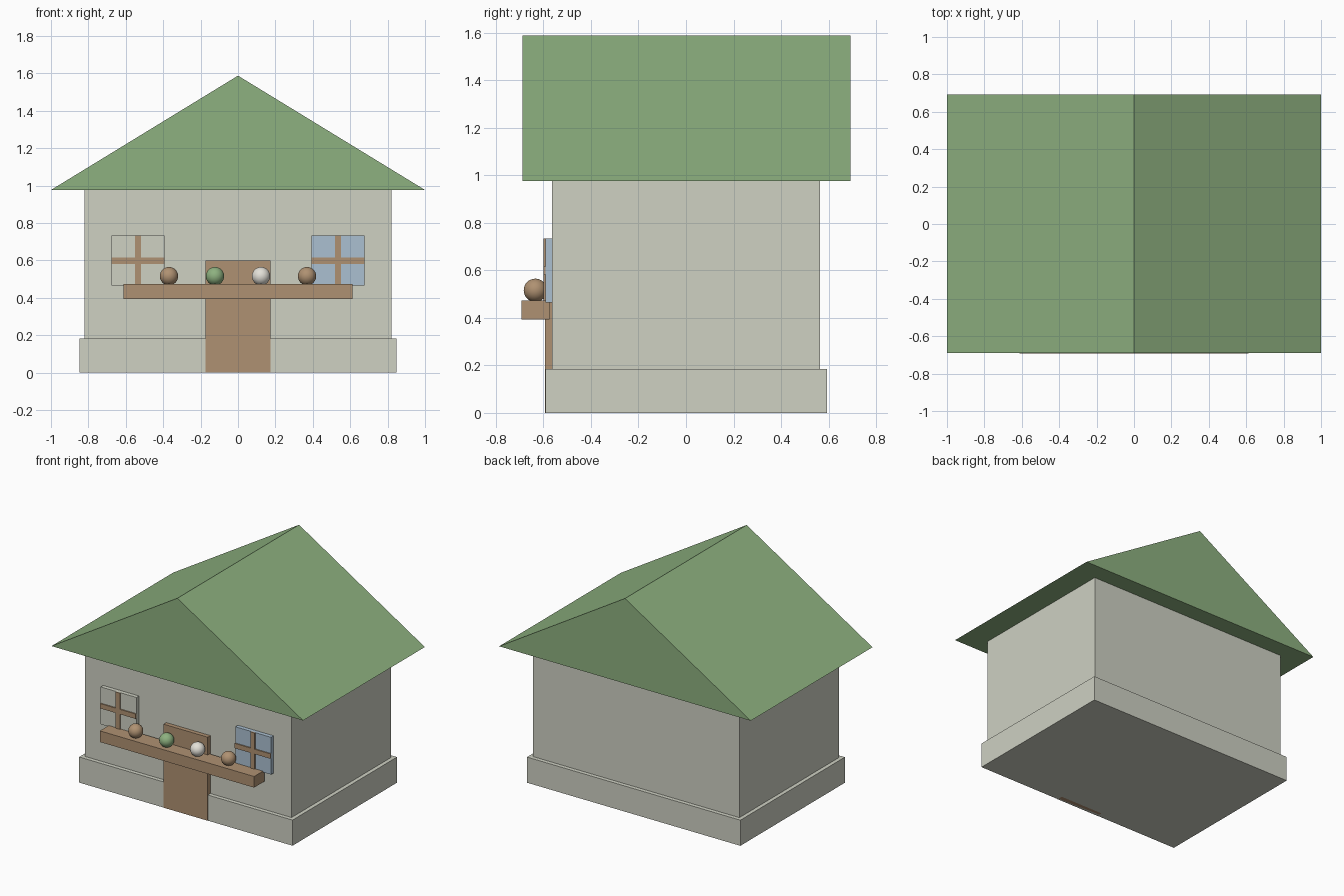
import bpy
import bmesh

cube = bpy.data.objects.get("Cube")
if cube:
    bpy.data.objects.remove(cube, do_unlink=True)


def material(name, r, g, b):
    m = bpy.data.materials.new(name)
    m.use_nodes = True
    m.diffuse_color = (r, g, b, 1)
    m.node_tree.nodes["Principled BSDF"].inputs["Base Color"].default_value = (r, g, b, 1)
    return m


stone = material("stone", 0.62, 0.635, 0.545)
green = material("green", 0.27, 0.44, 0.215)
wood = material("wood", 0.43, 0.285, 0.168)
glass = material("blue_glass", 0.41, 0.53, 0.64)
white = material("off_white", 0.77, 0.75, 0.69)


def add(name, bm, mat):
    mesh = bpy.data.meshes.new(name)
    bmesh.ops.recalc_face_normals(bm, faces=bm.faces)
    bm.to_mesh(mesh)
    bm.free()
    mesh.materials.append(mat)
    obj = bpy.data.objects.new(name, mesh)
    bpy.context.collection.objects.link(obj)
    return obj


def box(name, xs, ys, zs, mat):
    """Box spanning the given (low, high) ranges."""
    bm = bmesh.new()
    bmesh.ops.create_cube(bm, size=1)
    for v in bm.verts:
        for i, (low, high) in enumerate((xs, ys, zs)):
            v.co[i] = low if v.co[i] < 0 else high
    return add(name, bm, mat)


# Base and walls
box("base", (-0.848, 0.848), (-0.592, 0.594), (0, 0.184), stone)
box("walls", (-0.82, 0.82), (-0.563, 0.565), (0.184, 0.977), stone)

# Gable roof: triangular profile extruded front to back
bm = bmesh.new()
gable = bm.faces.new([bm.verts.new((x, -0.689, z)) for x, z in ((-1, 0.977), (1, 0.977), (0, 1.588))])
back = bmesh.ops.extrude_face_region(bm, geom=[gable], use_keep_orig=True)["geom"]
bmesh.ops.translate(bm, vec=(0, 1.382, 0), verts=[g for g in back if isinstance(g, bmesh.types.BMVert)])
add("roof", bm, green)

# Door, just proud of the base
box("door", (-0.175, 0.175), (-0.5935, -0.55), (0, 0.6), wood)

# Windows with crossed bars
for side, x, mat in (("right", -0.535, stone), ("left", 0.535, glass)):
    box(side + "_window", (x - 0.142, x + 0.142), (-0.592, -0.56), (0.465, 0.733), mat)
    box(side + "_window_upright", (x - 0.017, x + 0.017), (-0.6, -0.59), (0.465, 0.733), wood)
    box(side + "_window_crossbar", (x - 0.142, x + 0.142), (-0.6, -0.59), (0.582, 0.617), wood)

# Shelf with four balls
box("shelf", (-0.613, 0.613), (-0.693, -0.574), (0.393, 0.473), wood)
for i, mat in enumerate((wood, green, white, wood)):
    bm = bmesh.new()
    bmesh.ops.create_uvsphere(bm, u_segments=32, v_segments=16, radius=0.049)
    bmesh.ops.translate(bm, vec=(-0.369 + i * 0.246, -0.634, 0.516), verts=bm.verts)
    for f in bm.faces:
        f.smooth = True
    add("ball_" + str(i + 1), bm, mat)
